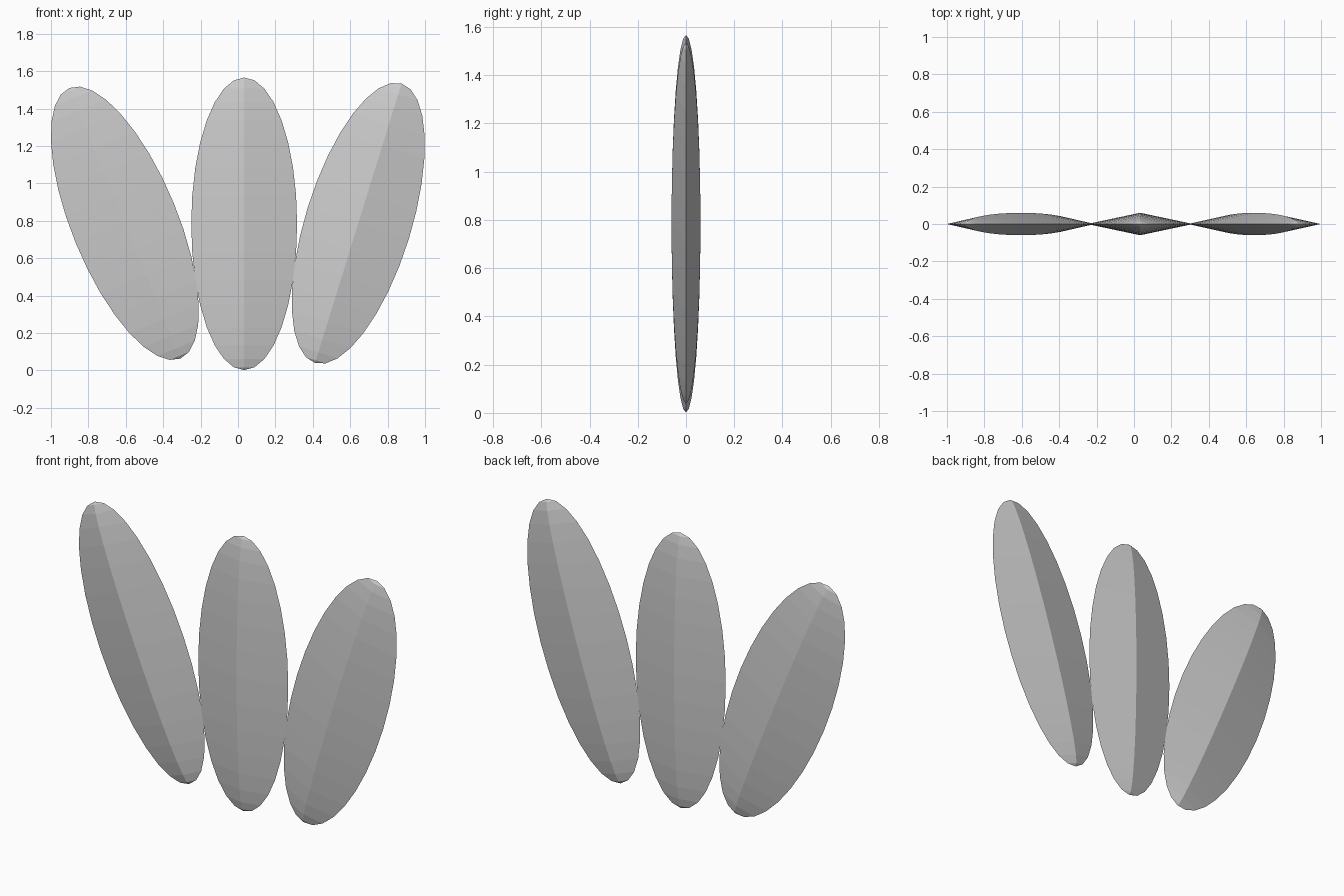
import bpy
from math import radians

if "Cube" in bpy.data.objects:
    bpy.data.objects.remove(bpy.data.objects["Cube"])


def leaf(name, x, z, tilt):
    # Four-sided stretched sphere: a thin blade with a central ridge
    bpy.ops.mesh.primitive_uv_sphere_add(segments=4, ring_count=16, radius=1)
    ob = bpy.context.object
    ob.name = name
    ob.scale = (0.283, 0.06, 0.782)
    ob.rotation_euler = (0, radians(tilt), 0)
    ob.location = (x, 0, z)
    return ob


# Fan of three leaves
leaf("left_leaf", -0.605, 0.787, -22.3)
leaf("middle_leaf", 0.033, 0.784, 0)
leaf("right_leaf", 0.643, 0.787, 17.2)
